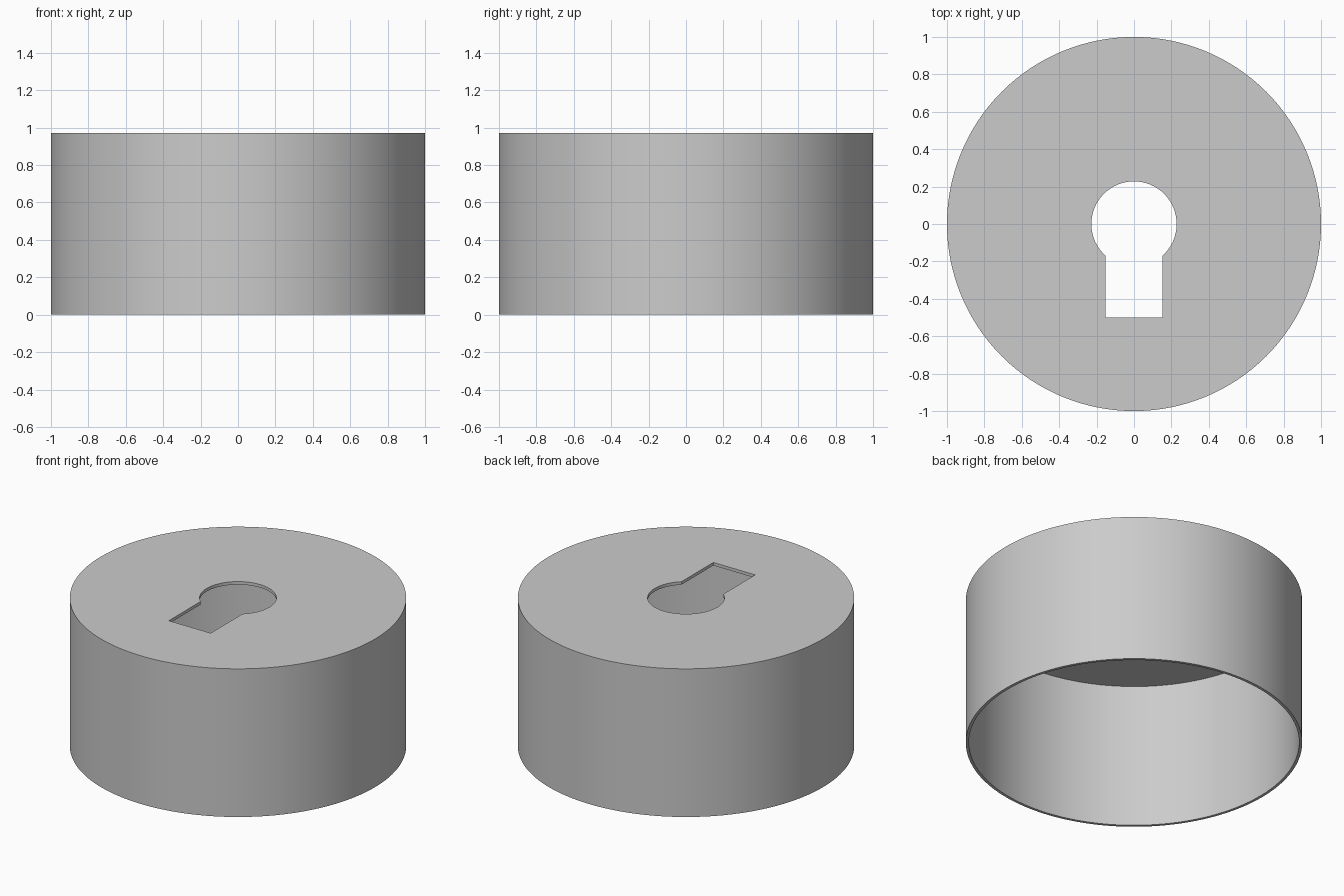
import bpy, bmesh
from math import sin, cos, pi, asin

if "Cube" in bpy.data.objects:
    bpy.data.objects.remove(bpy.data.objects["Cube"])

R, WALL, H, TOP = 1.0, 0.018, 0.972, 0.02
HOLE_R, SLOT_W, SLOT_Y = 0.228, 0.152, -0.5
SIDES = 128


def circle_points(r):
    return [(r * cos(2 * pi * i / SIDES), r * sin(2 * pi * i / SIDES)) for i in range(SIDES)]


def keyhole_points(n=48):
    # arc from the right slot corner, over the top, to the left slot corner
    gap = asin(SLOT_W / HOLE_R)
    start, sweep = -pi / 2 + gap, 2 * pi - 2 * gap
    arc = [(HOLE_R * cos(start + sweep * i / n), HOLE_R * sin(start + sweep * i / n))
           for i in range(n + 1)]
    return arc + [(-SLOT_W, SLOT_Y), (SLOT_W, SLOT_Y)]


bm = bmesh.new()


def loop(points, z):
    verts = [bm.verts.new((x, y, z)) for x, y in points]
    edges = [bm.edges.new((verts[i - 1], verts[i])) for i in range(len(verts))]
    return verts, edges


def bridge(a, b):
    for i in range(len(a[0])):
        bm.faces.new((a[0][i - 1], a[0][i], b[0][i], b[0][i - 1]))


outer_low, outer_high = loop(circle_points(R), 0), loop(circle_points(R), H)
inner_low = loop(circle_points(R - WALL), 0)
inner_high = loop(circle_points(R - WALL), H - TOP)
key_high, key_low = loop(keyhole_points(), H), loop(keyhole_points(), H - TOP)

# side wall, bottom rim and keyhole edge
for a, b in ((outer_low, outer_high), (outer_low, inner_low),
             (inner_low, inner_high), (key_low, key_high)):
    bridge(a, b)

# top plate, upper and lower skins
for rim, key in ((outer_high, key_high), (inner_high, key_low)):
    bmesh.ops.triangle_fill(bm, edges=rim[1] + key[1], use_beauty=True, normal=(0, 0, 1))

bmesh.ops.recalc_face_normals(bm, faces=bm.faces[:])
mesh = bpy.data.meshes.new("keyhole_cap")
bm.to_mesh(mesh)
bm.free()
cap = bpy.data.objects.new("keyhole_cap", mesh)
bpy.context.collection.objects.link(cap)
bpy.context.view_layer.objects.active = cap
cap.select_set(True)
bpy.ops.object.shade_smooth_by_angle()
